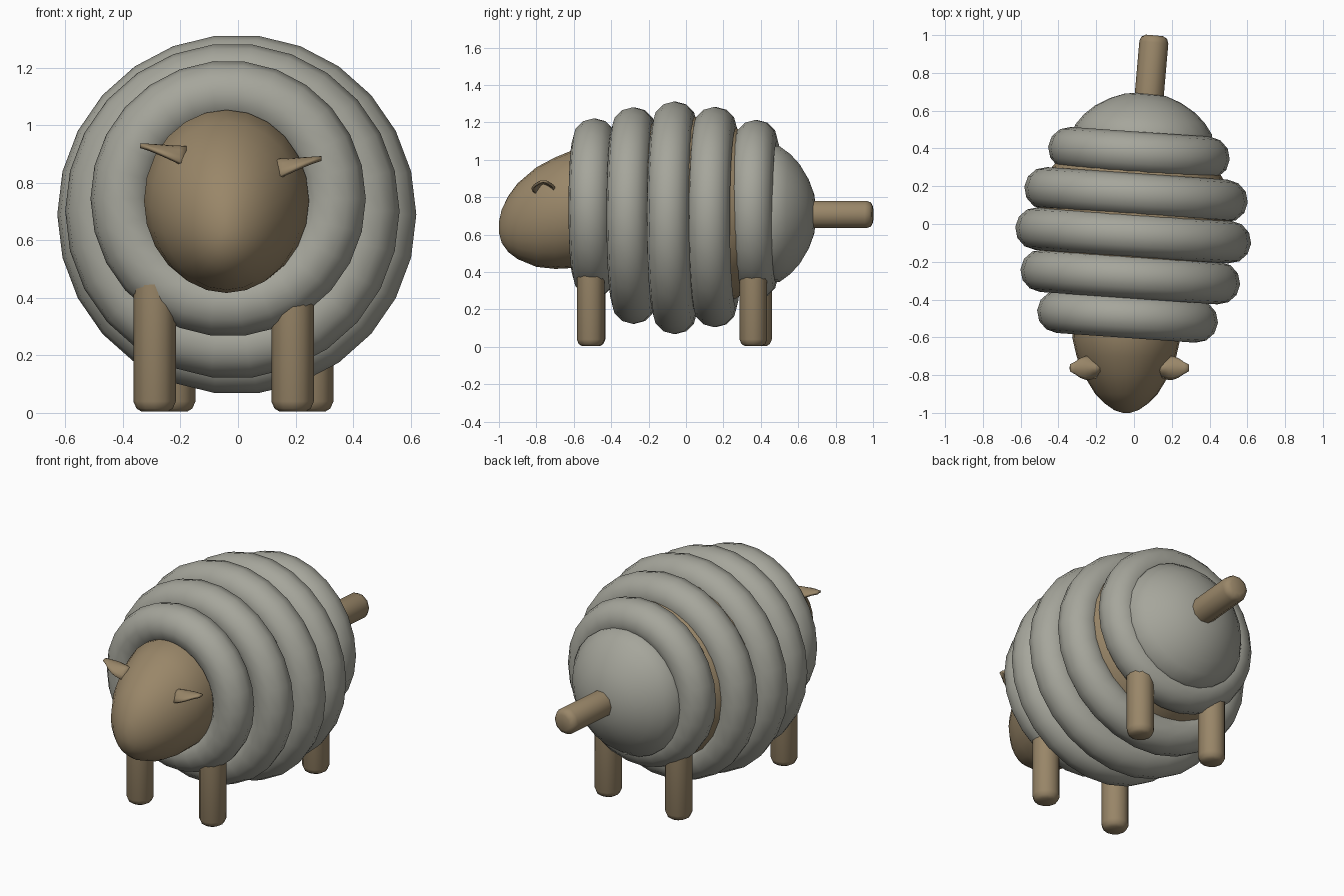
import bpy, bmesh, math

if "Cube" in bpy.data.objects:
    bpy.data.objects.remove(bpy.data.objects["Cube"])

TILT = math.radians(-4)   # the whole body leans slightly around z


def material(name, rgb):
    m = bpy.data.materials.new(name)
    m.diffuse_color = (*rgb, 1)
    m.use_nodes = True
    m.node_tree.nodes["Principled BSDF"].inputs["Base Color"].default_value = m.diffuse_color
    return m


WOOL = material("grey wool", (0.38, 0.38, 0.33))
SKIN = material("tan skin", (0.32, 0.24, 0.14))


def finish(ob, mat, angle=50):
    ob.data.materials.append(mat)
    bpy.ops.object.select_all(action='DESELECT')
    ob.select_set(True)
    bpy.context.view_layer.objects.active = ob
    bpy.ops.object.shade_smooth_by_angle(angle=math.radians(angle))


def from_bmesh(name, bm, mat, angle=50):
    bmesh.ops.recalc_face_normals(bm, faces=bm.faces)
    me = bpy.data.meshes.new(name)
    bm.to_mesh(me)
    bm.free()
    ob = bpy.data.objects.new(name, me)
    bpy.context.collection.objects.link(ob)
    finish(ob, mat, angle)
    return ob


def loft(name, sections, mat, sides=24, loc=(0, 0, 0), rot=(0, 0, 0)):
    """Elliptical sections (y, centre z, half width, half height) along y, capped."""
    bm = bmesh.new()
    rings = []
    for y, cz, w, h in sections:
        rings.append([bm.verts.new((w * math.cos(2 * math.pi * i / sides), y,
                                    cz + h * math.sin(2 * math.pi * i / sides)))
                      for i in range(sides)])
    for a, b in zip(rings, rings[1:]):
        for i in range(sides):
            j = (i + 1) % sides
            bm.faces.new((a[i], a[j], b[j], b[i]))
    bm.faces.new(rings[0])
    bm.faces.new(rings[-1])
    ob = from_bmesh(name, bm, mat)
    ob.location, ob.rotation_euler = loc, rot
    return ob


# Wool rings: centre y, centre z, outer radius
TUBE = 0.113
for k, (y, z, r) in enumerate([(-0.49, 0.745, 0.48), (-0.28, 0.702, 0.583),
                               (-0.06, 0.69, 0.626), (0.155, 0.694, 0.593),
                               (0.375, 0.735, 0.482)], 1):
    bpy.ops.mesh.primitive_torus_add(
        major_segments=26, minor_segments=12, major_radius=r - TUBE,
        minor_radius=TUBE, location=(-math.tan(TILT) * y, y, z),
        rotation=(math.pi / 2, 0, TILT))
    ob = bpy.context.object
    ob.name = f"wool_ring_{k}"
    finish(ob, WOOL, 60)

# Inner body, just showing in the gaps between rings
loft("inner_body", [(y, 0.715, r, r) for y, r in
     [(-0.56, 0.30), (-0.39, 0.395), (-0.17, 0.492), (0.05, 0.515),
      (0.27, 0.455), (0.44, 0.33), (0.50, 0.2)]],
     SKIN, rot=(0, 0, TILT))

# Wool rump dome
loft("wool_rump", [(y, 0.71, r, r) for y, r in
     [(0.40, 0.35), (0.46, 0.365), (0.50, 0.364), (0.56, 0.32), (0.61, 0.265),
      (0.655, 0.19), (0.685, 0.11), (0.695, 0.03)]],
     WOOL, rot=(0, 0, TILT), loc=(0.015, 0, 0))

# Head, tapering towards the nose
loft("head", [(-1.0, 0.64, 0.02, 0.03), (-0.985, 0.645, 0.065, 0.09),
              (-0.95, 0.657, 0.115, 0.15), (-0.9, 0.672, 0.165, 0.203),
              (-0.8, 0.694, 0.226, 0.266), (-0.7, 0.715, 0.264, 0.298),
              (-0.6, 0.738, 0.287, 0.316), (-0.45, 0.74, 0.28, 0.3)],
     SKIN, loc=(-0.04, 0, 0))

# Tail with rounded end
loft("tail", [(0, 0, 0.077, 0.077), (0.345, 0, 0.077, 0.077),
              (0.37, 0, 0.068, 0.068), (0.382, 0, 0.045, 0.045)],
     SKIN, sides=10, loc=(0.075, 0.618, 0.708), rot=(0, 0, math.radians(-5)))

# Legs with rounded feet: the loft is turned so that its length points down
for name, x, y in [("front_leg_left", -0.29, -0.505), ("front_leg_right", 0.19, -0.51),
                   ("back_leg_left", -0.222, 0.385), ("back_leg_right", 0.258, 0.36)]:
    loft(name, [(0, 0, 0.074, 0.074), (0.46, 0, 0.074, 0.074),
                (0.485, 0, 0.063, 0.063), (0.496, 0, 0.045, 0.045)],
         SKIN, sides=12, loc=(x, y, 0.5), rot=(-math.pi / 2, 0, 0))

# Ears: small cupped leaves, arched at the base and flat at the tip
for name, s, dz in [("ear_right", 1, 0), ("ear_left", -1, 0.045)]:
    bm = bmesh.new()
    nu, nv = 6, 8
    grid = []
    for i in range(nu + 1):
        u = i / nu
        half = 0.035 + 0.028 * math.sin(math.pi * min(1, u * 1.1)) - 0.02 * u ** 2
        depth = 0.06 * (1 - u) ** 1.2 + 0.004
        row = []
        for j in range(nv + 1):
            v = 2 * j / nv - 1
            row.append(bm.verts.new((-0.025 + s * (0.155 + 0.16 * u), -0.762 + half * v,
                                     0.876 + 0.01 * u + dz - depth * v * v)))
        grid.append(row)
    for i in range(nu):
        for j in range(nv):
            bm.faces.new((grid[i][j], grid[i + 1][j], grid[i + 1][j + 1], grid[i][j + 1]))
    ear = from_bmesh(name, bm, SKIN)
    mod = ear.modifiers.new("thickness", 'SOLIDIFY')
    mod.thickness = 0.014
    mod.offset = 0
